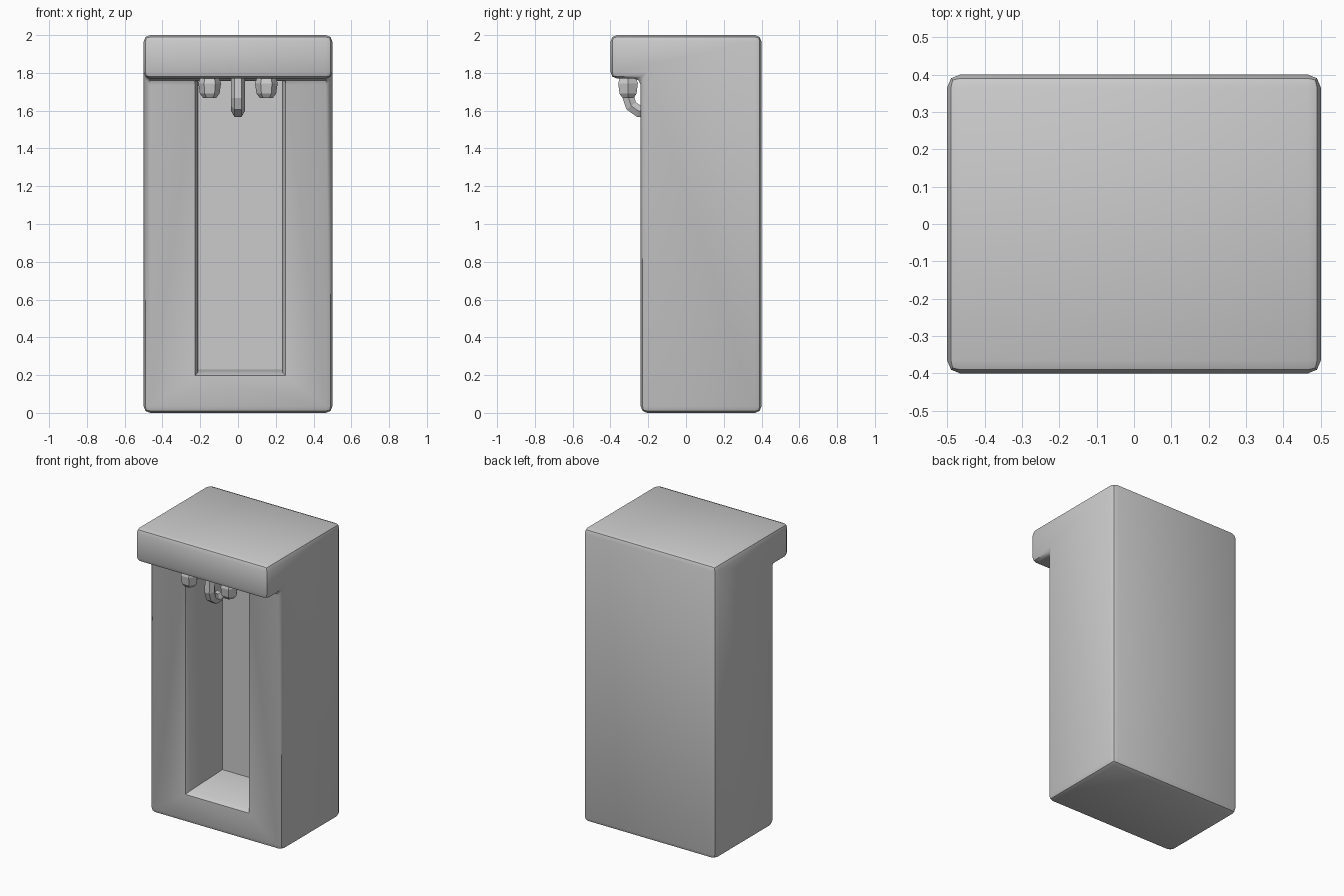
import bpy, bmesh, math

if "Cube" in bpy.data.objects:
    bpy.data.objects.remove(bpy.data.objects["Cube"])


def make_object(name, bm):
    bmesh.ops.recalc_face_normals(bm, faces=bm.faces)
    mesh = bpy.data.meshes.new(name)
    bm.to_mesh(mesh)
    bm.free()
    ob = bpy.data.objects.new(name, mesh)
    bpy.context.collection.objects.link(ob)
    return ob


def loft(name, rings):
    """Skin a stack of equal-length point rings and cap both ends."""
    bm = bmesh.new()
    vs = [[bm.verts.new(p) for p in ring] for ring in rings]
    n = len(vs[0])
    for a, b in zip(vs, vs[1:]):
        for i in range(n):
            j = (i + 1) % n
            bm.faces.new((a[i], a[j], b[j], b[i]))
    bm.faces.new(vs[0])
    bm.faces.new(vs[-1])
    return make_object(name, bm)


def select_only(ob):
    bpy.ops.object.select_all(action='DESELECT')
    ob.select_set(True)
    bpy.context.view_layer.objects.active = ob


# Cabinet: side profile with an overhanging head, extruded across x
profile = [(-0.24, 0), (0.4, 0), (0.4, 2), (-0.4, 2), (-0.4, 1.77), (-0.24, 1.77)]
cabinet = loft("cabinet", [[(x, y, z) for y, z in profile] for x in (-0.5, 0.5)])
bev = cabinet.modifiers.new("soft_edges", 'BEVEL')
bev.width = 0.035
bev.segments = 2
bev.limit_method = 'ANGLE'

# Recess cutter: slightly flared mouth gives a softened sill and jambs
rings = []
for y, flare, floor in ((-0.27, 0.022, 0.195), (-0.24, 0.02, 0.197),
                        (-0.21, 0.004, 0.215), (0.13, 0.0, 0.23)):
    x0, x1 = -0.208 - flare, 0.232 + flare
    rings.append([(x0, y, floor), (x1, y, floor), (x1, y, 1.757), (x0, y, 1.757)])
cutter = loft("recess_cutter", rings)
cutter.hide_render = True
cut = cabinet.modifiers.new("recess", 'BOOLEAN')
cut.operation = 'DIFFERENCE'
cut.solver = 'EXACT'
cut.object = cutter
select_only(cabinet)
for m in ("soft_edges", "recess"):
    bpy.ops.object.modifier_apply(modifier=m)
bpy.data.objects.remove(cutter)
bpy.ops.object.shade_smooth_by_angle(angle=math.radians(35))

# Faceted nozzles either side of the spout
for side, x in (("left", -0.15), ("right", 0.15)):
    loft(side + "_nozzle", [
        [(x + r * math.cos(i * math.pi / 3), -0.307 + r * math.sin(i * math.pi / 3), z)
         for i in range(6)]
        for z, r in ((1.667, 0.034), (1.69, 0.052), (1.745, 0.06), (1.79, 0.045))])

# Bent spout hanging from the head and curling back into the recess
curve = bpy.data.curves.new("spout", 'CURVE')
curve.dimensions = '3D'
curve.bevel_depth = 0.036
curve.bevel_resolution = 1
curve.use_fill_caps = True
path = [(-0.295, 1.79), (-0.305, 1.67), (-0.29, 1.625), (-0.25, 1.597), (-0.2, 1.597)]
spl = curve.splines.new('POLY')
spl.points.add(len(path) - 1)
for p, (y, z) in zip(spl.points, path):
    p.co = (0, y, z, 1)
spout = bpy.data.objects.new("spout", curve)
bpy.context.collection.objects.link(spout)
select_only(spout)
bpy.ops.object.convert(target='MESH')
bpy.ops.object.shade_flat()
